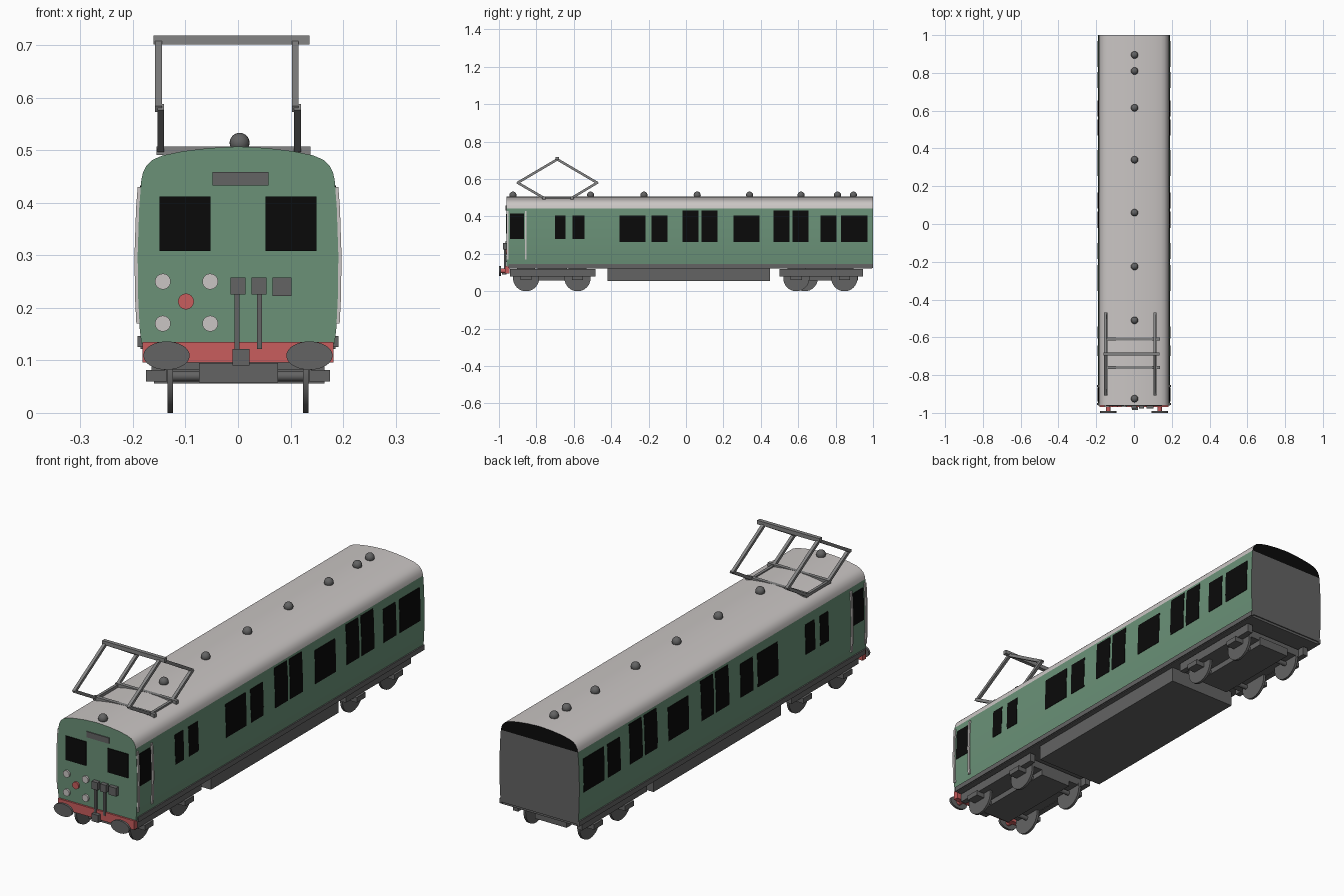
import bpy, bmesh, math
from mathutils import Vector, Matrix

if "Cube" in bpy.data.objects:
    bpy.data.objects.remove(bpy.data.objects["Cube"])


def mat(name, r, g, b):
    m = bpy.data.materials.new(name)
    m.diffuse_color = (r, g, b, 1)
    m.use_nodes = True
    m.node_tree.nodes["Principled BSDF"].inputs["Base Color"].default_value = m.diffuse_color
    return m


GREEN = mat("body green", .145, .285, .187)
PALE = mat("roof pale grey", .59, .56, .55)
BLACK = mat("window black", .003, .003, .003)
DARK = mat("underframe grey", .125, .125, .125)
STEEL = mat("pantograph grey", .23, .23, .23)
RED = mat("buffer red", .58, .11, .11)


def finish(name, bm, *mats):
    bmesh.ops.recalc_face_normals(bm, faces=bm.faces)
    me = bpy.data.meshes.new(name)
    bm.to_mesh(me)
    bm.free()
    for m in mats:
        me.materials.append(m)
    ob = bpy.data.objects.new(name, me)
    bpy.context.collection.objects.link(ob)
    return ob


def box(name, x0, x1, y0, y1, z0, z1, m):
    bm = bmesh.new()
    c = Vector(((x0 + x1) / 2, (y0 + y1) / 2, (z0 + z1) / 2))
    bmesh.ops.create_cube(bm, size=1, matrix=Matrix.Translation(c) @ Matrix.Diagonal((x1 - x0, y1 - y0, z1 - z0, 1)))
    return finish(name, bm, m)


def disc(name, c, axis, r, depth, m, sx=1, sz=1):
    bm = bmesh.new()
    rot = Matrix.Rotation(math.pi / 2, 4, 'Y' if axis == 'X' else 'X')
    bmesh.ops.create_cone(bm, cap_ends=True, segments=32, radius1=r, radius2=r, depth=depth,
                          matrix=Matrix.Translation(c) @ Matrix.Diagonal((sx, 1, sz, 1)) @ rot)
    return finish(name, bm, m)


def beam(name, a, b, t, m):
    a, b = Vector(a), Vector(b)
    d = b - a
    bm = bmesh.new()
    bmesh.ops.create_cube(bm, size=1, matrix=Matrix.Translation((a + b) / 2)
                          @ d.to_track_quat('Z', 'X').to_matrix().to_4x4()
                          @ Matrix.Diagonal((t, t, d.length + t * .6, 1)))
    return finish(name, bm, m)


# Half cross-section of the coach, from sill to roof crown
PROFILE = [(.184, .132), (.187, .16), (.19, .22), (.191, .30), (.188, .39), (.184, .443),
           (.181, .457), (.174, .471), (.162, .482), (.143, .490), (.105, .498), (.055, .504), (0, .507)]
FRONT, BACK = -.96, 1.0

# Body shell with roof, front and rear end coloured by direction and height
bm = bmesh.new()
outline = PROFILE + [(-x, z) for x, z in PROFILE[-2::-1]]
face = bm.faces.new([bm.verts.new((x, FRONT, z)) for x, z in outline])
ext = bmesh.ops.extrude_face_region(bm, geom=[face], use_keep_orig=True)
bmesh.ops.translate(bm, verts=[v for v in ext['geom'] if isinstance(v, bmesh.types.BMVert)], vec=(0, BACK - FRONT, 0))
bmesh.ops.bisect_plane(bm, geom=bm.verts[:] + bm.edges[:] + bm.faces[:], plane_co=(0, 0, .443), plane_no=(0, 0, 1))
bmesh.ops.recalc_face_normals(bm, faces=bm.faces)
for f in bm.faces:
    z = f.calc_center_median().z
    if f.normal.y > .9:
        f.material_index = 2 if z > .443 else 3
    elif f.normal.y > -.9:
        f.material_index = 3 if f.normal.z < -.9 else (1 if z > .443 else 0)
body = finish("coach_body", bm, GREEN, PALE, BLACK, DARK)


def side_x(z):
    for (xa, za), (xb, zb) in zip(PROFILE, PROFILE[1:]):
        if za <= z <= zb:
            return xa + (xb - xa) * (z - za) / (zb - za)


def side_plate(name, y0, y1, z0, z1, m, t=.002):
    """Thin plate following the body side, on both sides."""
    levels = [z0] + [z for _, z in PROFILE if z0 < z < z1] + [z1]
    for s in (1, -1):
        bm = bmesh.new()
        ring = [(side_x(z) + t, z) for z in levels] + [(side_x(z) - .002, z) for z in reversed(levels)]
        f = bm.faces.new([bm.verts.new((s * x, y0, z)) for x, z in ring])
        e = bmesh.ops.extrude_face_region(bm, geom=[f], use_keep_orig=True)
        bmesh.ops.translate(bm, verts=[v for v in e['geom'] if isinstance(v, bmesh.types.BMVert)], vec=(0, y1 - y0, 0))
        finish(name, bm, m)


# Side windows: (start, end, bottom, top)
for w in [(-.94, -.865, .278, .415), (-.70, -.643, .278, .405), (-.607, -.543, .278, .405),
          (-.355, -.217, .262, .405), (-.185, -.10, .262, .405), (-.02, .067, .262, .433),
          (.083, .168, .262, .433), (.254, .393, .262, .405), (.468, .553, .262, .433),
          (.57, .655, .262, .433), (.72, .805, .262, .405), (.83, .97, .262, .405)]:
    side_plate("side_window", *w, BLACK)
# Cab door handrails
for y in (-.953, -.857):
    side_plate("cab_handrail", y - .005, y + .005, .17, .43, PALE, .006)

# Front windows, destination panel, lamps
for s in (1, -1):
    a, b = sorted((s * .052, s * .149))
    box("front_window", a, b, FRONT - .003, FRONT + .002, .308, .412, BLACK)
box("destination_panel", -.049, .058, FRONT - .004, FRONT + .002, .433, .458, DARK)
for x in (-.143, -.053):
    for z in (.25, .17):
        disc("front_lamp", (x, FRONT - .002, z), 'Y', .015, .012, PALE)
disc("red_lamp", (-.099, FRONT - .002, .212), 'Y', .015, .012, RED)

# Jumper boxes, hoses and coupler
for x0, x1, z0 in [(-.014, .014, .225), (.026, .054, .225), (.066, .102, .222)]:
    box("jumper_box", x0, x1, FRONT - .018, FRONT, z0, .258, DARK)
for x in (-.002, .041):
    box("front_hose", x - .005, x + .005, FRONT - .012, FRONT - .002, .122, .226, DARK)
box("coupler", -.010, .022, FRONT - .025, FRONT, .09, .122, DARK)

# Buffer beam and buffers
box("buffer_beam", -.182, .182, FRONT - .008, FRONT + .015, .096, .135, RED)
for s in (1, -1):
    disc("buffer_stem", (s * .136, -.975, .109), 'Y', .012, .04, RED)
    disc("buffer_head", (s * .136, -.995, .109), 'Y', .027, .010, DARK, sx=1.63)

# Underframe
box("floor_frame", -.186, .186, FRONT + .015, BACK - .005, .122, .136, DARK)
for s in (1, -1):
    a, b = sorted((s * .180, s * .191))
    box("sole_bar", a, b, FRONT + .01, BACK, .125, .146, DARK)
box("equipment_box", -.16, .165, -.42, .45, .056, .125, DARK)

# Bogies with axle boxes and wheels
for yc, y0, y1, axles in [(-.715, -.94, -.485, (-.855, -.58)), (.72, .50, .945, (.59, .847))]:
    box("bogie_frame", -.15, .15, y0 + .03, y1 - .03, .082, .115, DARK)
    box("bogie_bolster", -.074, .076, yc - .2, yc + .2, .058, .095, DARK)
    box("bogie_pivot", -.08, .08, yc - .08, yc + .08, .11, .125, DARK)
    for s in (1, -1):
        a, b = sorted((s * .140, s * .165))
        box("bogie_side_bar", a, b, y0, y1, .080, .118, DARK)
        for y in axles:
            if s < 0 and y == .59:
                y = .635
            disc("wheel", (s * .129, y, .07), 'X', .07, .011, DARK)
            a, b = sorted((s * .135, s * .175))
            box("axle_box", a, b, y - .03, y + .03, .06, .082, DARK)
    for y in axles:
        disc("axle", (0, y, .07), 'X', .01, .26, DARK)

# Roof vents
for y in (.895, .81, .615, .34, .06, -.225, -.51, -.925):
    bm = bmesh.new()
    bmesh.ops.create_uvsphere(bm, u_segments=20, v_segments=12, radius=.019, matrix=Matrix.Translation((.003, y, .514)))
    finish("roof_vent", bm, DARK)

# Pantograph: base bars, folded arms, collector bar
YM, ZTOP = -.688, .71
for y, elbow in ((-.76, -.90), (-.61, -.475)):
    beam("pantograph_base", (-.15, y, .499), (.133, y, .499), .016, STEEL)
    for x in (-.147, .113):
        beam("pantograph_lower_arm", (x, y, .499), (x, elbow, .58), .013, STEEL)
        beam("pantograph_upper_arm", (x - .004, elbow, .58), (x - .004, YM, ZTOP - .005), .013, STEEL)
for x in (-.147, .113):
    beam("pantograph_base_rail", (x, -.76, .497), (x, -.61, .497), .012, STEEL)
beam("pantograph_collector", (-.156, YM, ZTOP), (.131, YM, ZTOP), .017, STEEL)

# Smooth shading on rounded parts
bpy.ops.object.select_all(action='DESELECT')
for ob in bpy.context.collection.objects:
    if ob.name.startswith(("coach_body", "roof_vent", "wheel", "buffer_", "axle")):
        ob.select_set(True)
bpy.context.view_layer.objects.active = body
bpy.ops.object.shade_smooth_by_angle(angle=math.radians(30))
